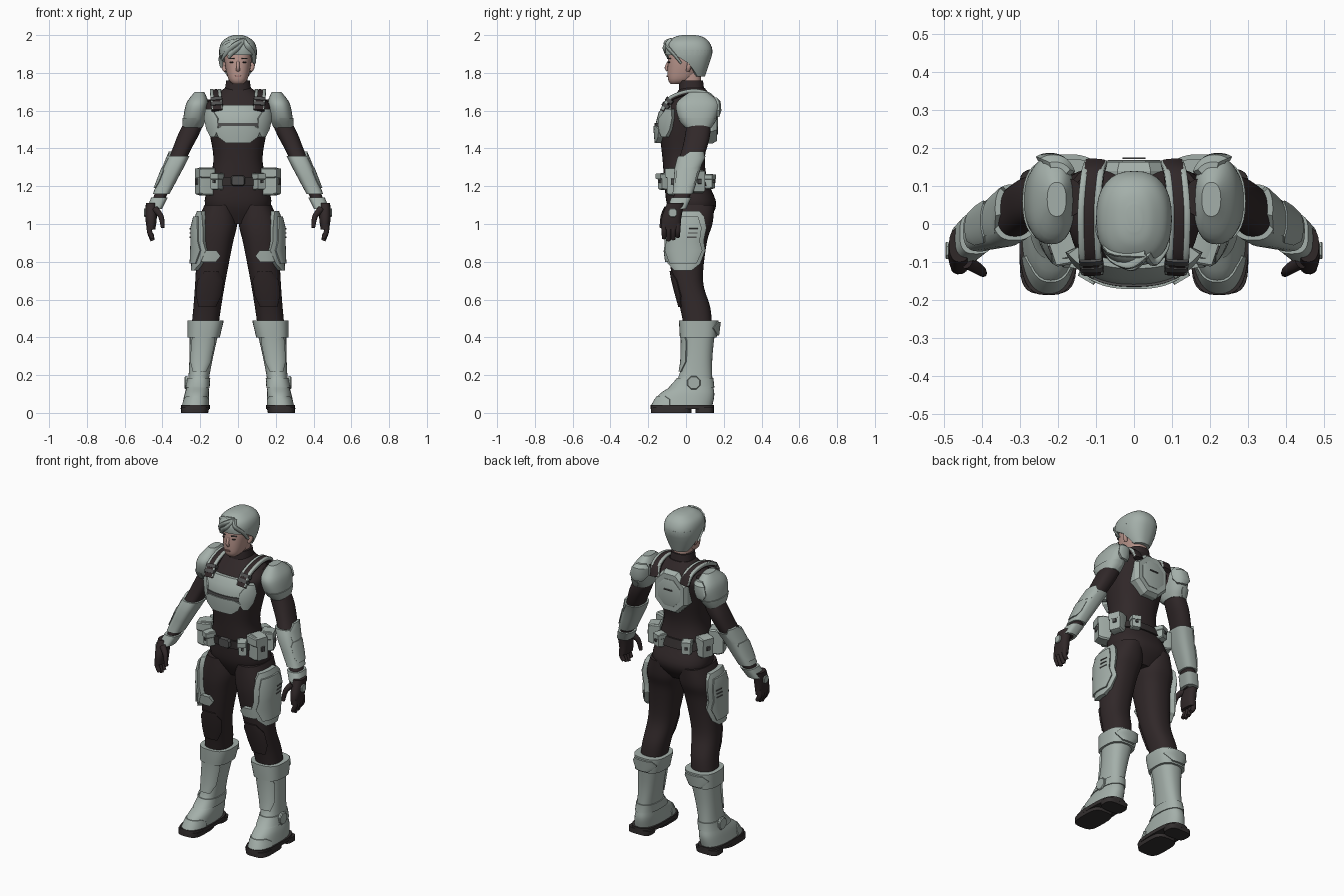
import bpy, bmesh
from math import sin, cos, pi, radians, copysign, atan2
from mathutils import Vector, Matrix

if "Cube" in bpy.data.objects:
    bpy.data.objects.remove(bpy.data.objects["Cube"])


def material(name, red, green, blue):
    mat = bpy.data.materials.new(name)
    mat.use_nodes = True
    mat.diffuse_color = (red, green, blue, 1)
    shader = mat.node_tree.nodes["Principled BSDF"]
    shader.inputs["Base Color"].default_value = mat.diffuse_color
    shader.inputs["Roughness"].default_value = .7
    return mat


ARMOUR = material("pale grey green", .37, .43, .4)
SUIT = material("dark brown suit", .03, .021, .022)
SKIN = material("skin", .48, .3, .26)
LIP = material("lip", .36, .19, .17)
RUBBER = material("dark rubber", .033, .028, .028)
METAL = material("dull metal", .08, .08, .08)


def bridge(name, rings, mat, mirror, angle=35):
    """Bridge closed rings of points, cap both ends and mirror if asked."""
    bm = bmesh.new()
    loops = [[bm.verts.new(point) for point in ring] for ring in rings]
    count = len(loops[0])
    for low, high in zip(loops, loops[1:]):
        for i in range(count):
            j = (i + 1) % count
            bm.faces.new((low[i], low[j], high[j], high[i]))
    bm.faces.new(reversed(loops[0]))
    bm.faces.new(loops[-1])
    bmesh.ops.recalc_face_normals(bm, faces=bm.faces)
    mesh = bpy.data.meshes.new(name)
    bm.to_mesh(mesh)
    bm.free()
    mesh.materials.append(mat)
    ob = bpy.data.objects.new(name, mesh)
    bpy.context.collection.objects.link(ob)
    bpy.ops.object.select_all(action='DESELECT')
    ob.select_set(True)
    bpy.context.view_layer.objects.active = ob
    bpy.ops.object.shade_smooth_by_angle(angle=radians(angle))
    if mirror:
        ob.modifiers.new("mirror", 'MIRROR').use_mirror_merge = False


def resample(rows, steps=5):
    """Smooth a list of rows with a Catmull-Rom spline."""
    out, last = [], len(rows) - 1
    for i in range(last):
        near = [rows[max(0, min(last, i + k))] for k in (-1, 0, 1, 2)]
        for t in (step / steps for step in range(steps)):
            out.append([b + t / 2 * (c - a + t * (2 * a - 5 * b + 4 * c - d + t * (3 * (b - c) + d - a)))
                        for a, b, c, d in zip(*near)])
    return out + [list(rows[-1])]


def body(rows, base=0, lean=0):
    """Form from rows of height, half width, front y, back y; its axis leans in x."""
    return [(z, base + lean * z, w, front, back) for z, w, front, back in resample(rows)]


def section(form, z, gap=0):
    """Cross-section of a form at any height, grown by a gap."""
    z0 = max(form[0][0], min(form[-1][0], z))
    low, high = next((a, b) for a, b in zip(form, form[1:]) if z0 <= b[0])
    t = (z0 - low[0]) / (high[0] - low[0])
    x, w, front, back = [a + (b - a) * t for a, b in zip(low[1:], high[1:])]
    return z, x, w + gap, front - gap, back + gap


def power(value, p):
    return copysign(abs(value) ** (2 / p), value)


def rim(row, angle, p=2.4, inset=0):
    z, x, w, front, back = row
    return Vector((x + (w - inset) * power(cos(angle), p),
                   (front + back) / 2 + ((back - front) / 2 - inset) * power(sin(angle), p), z))


def loft(name, form, mat, mirror=False, p=2.4, count=32):
    bridge(name, [[rim(row, 2 * pi * i / count, p) for i in range(count)] for row in form], mat, mirror)


def sleeve(name, form, heights, gap, mat, mirror=False, p=2.4):
    """Closed band that follows a form."""
    loft(name, [section(form, z, gap) for z in heights], mat, mirror, p)


def shell(name, form, middle, spans, gap, mat, mirror=False, count=16, thick=.03):
    """Curved plate over a form; spans are height and half angle."""
    rings = []
    for z, half in spans:
        row = section(form, z, gap)
        angles = [radians(middle + half * (2 * i / count - 1)) for i in range(count + 1)]
        rings.append([rim(row, a) for a in angles] + [rim(row, a, inset=thick) for a in reversed(angles)])
    bridge(name, rings, mat, mirror, 28)


def tube(name, path, start, end, mat, mirror=False, flat=1, p=2, count=12, side=(1, 0, 0)):
    """Sweep along a path, tapering from start to end radius."""
    points = [Vector(q) for q in resample(path)]
    last, rings = len(points) - 1, []
    for i, point in enumerate(points):
        along = (points[min(i + 1, last)] - points[max(i - 1, 0)]).normalized()
        u = Vector(side)
        u = (u - along * u.dot(along)).normalized()
        v = along.cross(u) * flat
        radius = start + (end - start) * i / last
        turns = [2 * pi * k / count for k in range(count)]
        rings.append([point + radius * (u * power(cos(a), p) + v * power(sin(a), p)) for a in turns])
    bridge(name, rings, mat, mirror, 45)


def plate(name, width, height, depth, form, z, angle, mat, mirror=False, gap=0, cut=.2):
    """Chamfered plate with cut corners, mounted flat on a form."""
    row, a = section(form, z), radians(angle)
    tangent = rim(row, a + .05) - rim(row, a - .05)
    turn = Matrix.Rotation(atan2(tangent.y, tangent.x), 4, 'Z')
    place = Matrix.Translation(rim(row, a)) @ turn
    x, y = width / 2, height / 2
    k = cut * min(x, y)
    outline = [(x, y - k), (x - k, y), (k - x, y), (-x, y - k), (-x, k - y), (k - x, -y), (x - k, -y), (x, k - y)]
    rings = [[place @ Vector((u * s, -gap - out, v * s)) for u, v in outline]
             for out, s in ((0, 1), (depth * .65, 1), (depth, .88))]
    bridge(name, rings, mat, mirror, 20)


# Underlying forms
LEAN_LEG = dict(base=.23, lean=-.12)
torso = body([(1, .1, -.05, .1), (1.1, .175, -.1, .16), (1.23, .15, -.115, .115), (1.35, .13, -.125, .1),
              (1.5, .155, -.14, .13), (1.58, .17, -.13, .15), (1.64, .165, -.09, .15), (1.72, .07, -.03, .1)])
leg = body([(.4, .07, 0, .14), (.55, .073, -.03, .13), (.7, .08, -.07, .09), (.9, .095, -.1, .11),
            (1, .105, -.105, .14), (1.1, .08, -.1, .15)], **LEAN_LEG)
boot = body([(.04, .07, -.18, .14), (.1, .065, -.14, .15), (.17, .055, -.05, .14), (.3, .063, -.02, .14),
             (.48, .083, -.025, .16)], **LEAN_LEG)
arm = body([(1.08, .03, -.09, -.01), (1.17, .035, -.06, .03), (1.3, .045, -.05, .07), (1.4, .05, -.02, .11),
            (1.5, .055, 0, .13), (1.66, .04, .02, .12)], base=.94, lean=-.46)
pad = body([(1.51, .05, 0, .13), (1.56, .06, -.04, .16), (1.64, .058, -.05, .175), (1.7, .025, .02, .11)],
           base=.51, lean=-.18)
hand = body([(.97, .022, -.13, -.03), (1.03, .03, -.13, -.025), (1.11, .028, -.1, -.01)], base=.46)
head = body([(1.74, .026, -.08, -.03), (1.77, .052, -.096, .04), (1.86, .071, -.096, .1), (1.93, .07, -.085, .1)])
hair = body([(1.78, .06, -.05, .1), (1.84, .09, -.09, .12), (1.91, .1, -.11, .14), (1.96, .088, -.1, .125),
             (1.99, .052, -.06, .09), (2, .02, -.02, .05)])

# Body suit
loft("torso", torso, SUIT)
loft("leg", leg, SUIT, True)
loft("arm", arm, SUIT, True)
loft("hand", hand, SUIT, True)
loft("collar", body([(1.68, .075, -.04, .1), (1.76, .062, -.035, .09)]), SUIT)
shell("knee_pad", leg, -90, [(.56, 30), (.62, 50), (.7, 50), (.75, 20)], .008, SUIT, True)

# Gloved fingers and thumb
for i, drop in enumerate((.012, 0, .006, .02)):
    y = -.116 + i * .024
    tube("finger_%d" % (i + 1), [(.465, y, 1), (.468, y, .96), (.452, y, .912 + drop)], .017, .011, SUIT, True)
tube("thumb", [(.44, -.1, 1.08), (.408, -.12, 1.04), (.398, -.13, .98)], .019, .01, SUIT, True)

# Head and face
loft("neck", body([(1.7, .05, -.03, .08), (1.8, .05, -.03, .08)]), SKIN)
loft("head", head, SKIN)
tube("nose", [(0, -.086, 1.866), (0, -.104, 1.83), (0, -.094, 1.815)], .007, .011, SKIN)
tube("ear", [(.066, .01, 1.81), (.076, .015, 1.83), (.074, .02, 1.86)], .01, .014, SKIN, True)
plate("eye", .02, .007, .006, head, 1.857, -66, RUBBER, True, cut=.9)
plate("eyebrow", .034, .006, .007, head, 1.876, -66, METAL, True)
plate("mouth", .034, .008, .006, head, 1.783, -90, LIP, cut=.8)

# Hair
loft("hair_crown", [section(hair, 1.895)] + [row for row in hair if row[0] > 1.9], ARMOUR)
shell("hair_back", hair, 90, [(1.78, 65), (1.81, 78), (1.85, 90), (1.88, 110), (1.9, 130), (1.92, 140)],
      0, ARMOUR, count=28)
parting = (.03, -.075, 1.965)
for i, path in enumerate(([(-.01, -.105, 1.95), (-.06, -.09, 1.91), (-.085, -.05, 1.87)],
                          [(.05, -.098, 1.94), (.08, -.065, 1.9), (.087, -.025, 1.85)],
                          [(0, -.108, 1.93), (-.03, -.106, 1.905), (-.05, -.095, 1.88)],
                          [(-.06, -.07, 1.95), (-.09, -.02, 1.89), (-.087, .01, 1.83)])):
    tube("hair_lock_%d" % (i + 1), [parting] + path, .023, .008, ARMOUR, flat=.6, side=(.3, -.5, 1))

# Chest and back armour
shell("chest_plate", torso, -90, [(1.5, 34), (1.54, 50), (1.59, 54), (1.63, 34)], .02, ARMOUR)
shell("chest_trim", torso, -90, [(1.515, 32), (1.53, 38), (1.536, 36)], .026, METAL)
shell("sternum_plate", torso, -90, [(1.43, 18), (1.46, 32), (1.5, 36), (1.52, 22)], .032, ARMOUR)
shell("rib_plate", torso, -42, [(1.46, 6), (1.5, 16), (1.56, 18), (1.61, 8)], .028, ARMOUR, True)
plate("back_plate", .22, .25, .065, torso, 1.55, 90, ARMOUR, gap=-.045, cut=.6)
plate("back_plate_panel", .15, .16, .008, torso, 1.55, 90, ARMOUR, gap=.018, cut=.6)
for z in (1.53, 1.57):
    plate("back_slot", .06, .008, .004, torso, z, 90, METAL, gap=.024)

# Shoulder straps and pads
strap = [(.11, -.125, 1.6), (.115, -.08, 1.665), (.118, .03, 1.7), (.11, .125, 1.68), (.1, .16, 1.62)]
tube("harness_strap", strap, .03, .03, SUIT, True, flat=.45, p=4)
for side, shift in (("inner", -.02), ("outer", .022)):
    edge = [(x + shift, y, z + .006) for x, y, z in strap]
    tube("strap_edge_" + side, edge, .009, .009, ARMOUR, True, p=4)
for i in range(2):
    low, high = [Vector(strap[0]).lerp(strap[1], t + i * .4) for t in (.3, .55)]
    tube("strap_buckle_%d" % (i + 1), [low, high], .032, .032, METAL, True, flat=.7, p=5)
loft("shoulder_pad", pad, ARMOUR, True)
shell("shoulder_rim", pad, 0, [(1.51, 90), (1.54, 100), (1.56, 95)], .005, ARMOUR, True)
shell("shoulder_back_panel", pad, 105, [(1.57, 20), (1.6, 40), (1.65, 40), (1.67, 25)], .014, ARMOUR, True)

# Forearm armour
sleeve("forearm_guard", arm, (1.16, 1.17, 1.24, 1.3, 1.34, 1.36), .01, ARMOUR, True, p=2.8)
shell("elbow_guard", arm, 15, [(1.3, 45), (1.35, 55), (1.385, 25)], .014, ARMOUR, True)
shell("forearm_panel", arm, 0, [(1.19, 30), (1.22, 45), (1.28, 45), (1.3, 30)], .018, ARMOUR, True)
sleeve("wrist_cuff", arm, (1.08, 1.09, 1.13, 1.14), .011, ARMOUR, True, p=3)
plate("hand_plate", .045, .045, .008, hand, 1.06, 0, ARMOUR, True, cut=.5)

# Belt and pouches
sleeve("belt", torso, (1.2, 1.25), .01, RUBBER)
plate("belt_buckle", .075, .055, .02, torso, 1.23, -90, METAL, gap=.005, cut=.4)
for i, (angle, width, height, depth) in enumerate(((-52, .05, .09, .05), (-18, .08, .15, .075),
                                                   (20, .075, .12, .06), (60, .055, .08, .045))):
    top = 1.225 + height * .3
    number = "_%d" % (i + 1)
    plate("pouch" + number, width, height, depth, torso, 1.225, angle, ARMOUR, True)
    plate("pouch_flap" + number, width * 1.1, height * .36, depth + .01, torso, top, angle, ARMOUR, True)
    plate("pouch_clasp" + number, width * .3, height * .2, .008, torso, 1.225, angle, METAL, True, gap=depth)

# Thigh shields
shield = [(.755, 22), (.79, 46), (.86, 60), (.91, 50), (.98, 48), (1.04, 38), (1.07, 26)]
shell("thigh_shield", leg, -12, shield, .026, ARMOUR, True, thick=.04)
shell("thigh_shield_panel", leg, -12, [(z, half - 14) for z, half in shield[1:-1]], .035, ARMOUR, True)
shell("thigh_tab", leg, -80, [(.8, 16), (.83, 26), (.86, 14)], .024, ARMOUR, True)
for i in range(3):
    plate("thigh_slot_%d" % (i + 1), .05, .007, .004, leg, .93 + i * .022, 8, METAL, True, gap=.034)

# Boots
loft("boot", boot, ARMOUR, True)
sleeve("boot_cuff", boot, (.4, .42, .48, .49), .012, ARMOUR, True, p=2.8)
shell("cuff_back", boot, 90, [(.41, 20), (.45, 50), (.48, 30)], .024, ARMOUR, True)
shell("shin_plate", boot, -90, [(.22, 30), (.27, 50), (.38, 50), (.42, 35)], .008, ARMOUR, True)
sleeve("ankle_band", boot, (.135, .14, .18, .185), .006, ARMOUR, True)
plate("ankle_disc", .07, .07, .016, boot, .16, 0, ARMOUR, True, cut=.6)
shell("toe_cap", boot, -90, [(.04, 70), (.07, 65), (.09, 45)], .005, ARMOUR, True)
sleeve("sole", boot, (.02, .042), .008, RUBBER, True, p=3)
for name, front, back in (("sole_front", -.185, .03), ("heel", .05, .147)):
    loft(name, body([(0, .072, front, back), (.03, .075, front, back)], **LEAN_LEG), RUBBER, True, p=3.5)
